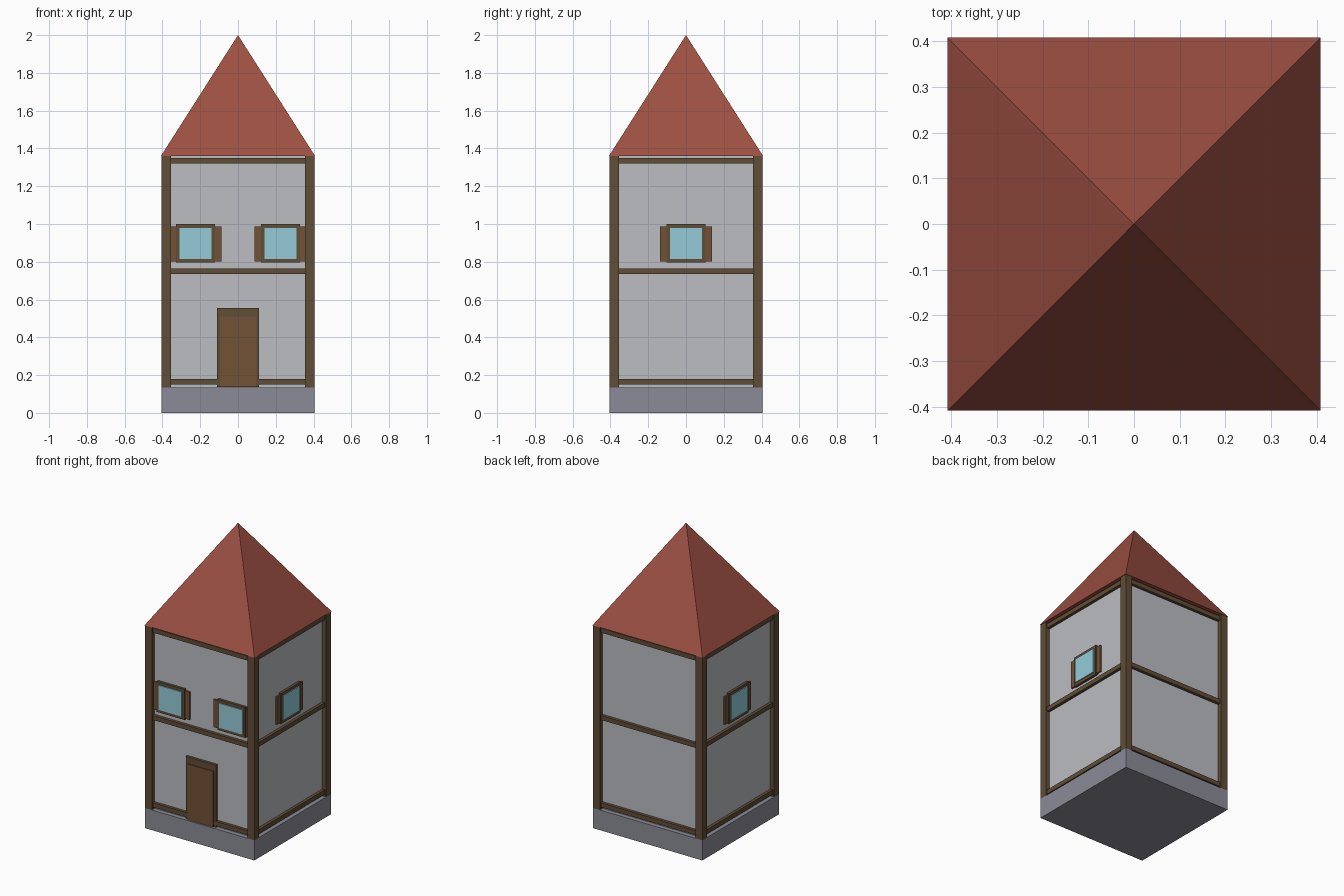
import bpy
from math import pi
from mathutils import Matrix, Vector

if "Cube" in bpy.data.objects:
    bpy.data.objects.remove(bpy.data.objects["Cube"])


def material(name, r, g, b):
    m = bpy.data.materials.new(name)
    m.diffuse_color = (r, g, b, 1)
    m.use_nodes = True
    m.node_tree.nodes["Principled BSDF"].inputs["Base Color"].default_value = m.diffuse_color
    return m


PLASTER = material("plaster", 0.50, 0.51, 0.54)
STONE = material("stone", 0.26, 0.26, 0.31)
WOOD = material("timber", 0.12, 0.075, 0.038)
PLANK = material("plank", 0.17, 0.085, 0.035)
GLASS = material("glass", 0.30, 0.60, 0.70)
TILE = material("tile", 0.34, 0.08, 0.055)


def mesh(name, verts, faces, mat):
    me = bpy.data.meshes.new(name)
    me.from_pydata(verts, [], faces)
    me.materials.append(mat)
    ob = bpy.data.objects.new(name, me)
    bpy.context.collection.objects.link(ob)
    return ob


BOX_FACES = [(0, 1, 3, 2), (4, 6, 7, 5), (0, 4, 5, 1),
             (2, 3, 7, 6), (0, 2, 6, 4), (1, 5, 7, 3)]


def box(name, x, y, z, mat, turn=0):
    """Box from (min, max) ranges, turned about z in quarter turns."""
    rot = Matrix.Rotation(turn * pi / 2, 3, 'Z')
    verts = [rot @ Vector((a, b, c)) for a in x for b in y for c in z]
    return mesh(name, verts, BOX_FACES, mat)


E = 0.405      # outer half width
W = 0.375      # wall half width
P = 0.355      # inner edge of corner posts

# Base and walls
box("foundation", (-E, E), (-E, E), (0, 0.135), STONE)
box("walls", (-W, W), (-W, W), (0.135, 1.36), PLASTER)

# Corner posts and horizontal beams, repeated on the four sides
for t in range(4):
    box("corner_post", (P, E), (-E, -P), (0.135, 1.36), WOOD, t)
    for z in (0.15, 0.735, 1.32):
        box("wall_beam", (-P, P), (-0.395, -W + 0.005), (z, z + 0.03), WOOD, t)

# Pyramid roof
R, Z = 0.408, 1.36
mesh("roof", [(-R, -R, Z), (R, -R, Z), (R, R, Z), (-R, R, Z), (0, 0, 2)],
     [(3, 2, 1, 0), (0, 1, 4), (1, 2, 4), (2, 3, 4), (3, 0, 4)], TILE)


def frame(name, cx, w, t, z0, z1, top, bottom, depth, turn):
    """Two jambs, a lintel and (if bottom > 0) a sill."""
    y = (-depth, -W + 0.005)
    for s in (-1, 1):
        a, b = sorted((cx + s * w, cx + s * (w - t)))
        box(name + "_jamb", (a, b), y, (z0, z1), WOOD, turn)
    span = (cx - w + t, cx + w - t)
    box(name + "_lintel", span, y, (z1 - top, z1), WOOD, turn)
    if bottom:
        box(name + "_sill", span, y, (z0, z0 + bottom), WOOD, turn)


def window(cx, turn):
    frame("window_frame", cx, 0.103, 0.017, 0.795, 1.0, 0.02, 0.02, 0.392, turn)
    box("window_pane", (cx - 0.086, cx + 0.086), (-0.398, -W + 0.005),
        (0.815, 0.98), GLASS, turn)
    for s in (-1, 1):
        a, b = sorted((cx + s * 0.103, cx + s * 0.137))
        box("shutter", (a, b), (-0.386, -W + 0.005), (0.802, 0.988), PLANK, turn)


# Windows: two on the front, one on the right, one on the left
for cx, turn in ((-0.225, 0), (0.225, 0), (0, 1), (0, 3)):
    window(cx, turn)

# Door
frame("door_frame", 0, 0.112, 0.017, 0.137, 0.555, 0.045, 0, 0.392, 0)
box("door", (-0.095, 0.095), (-0.398, -W + 0.005), (0.137, 0.51), PLANK)
